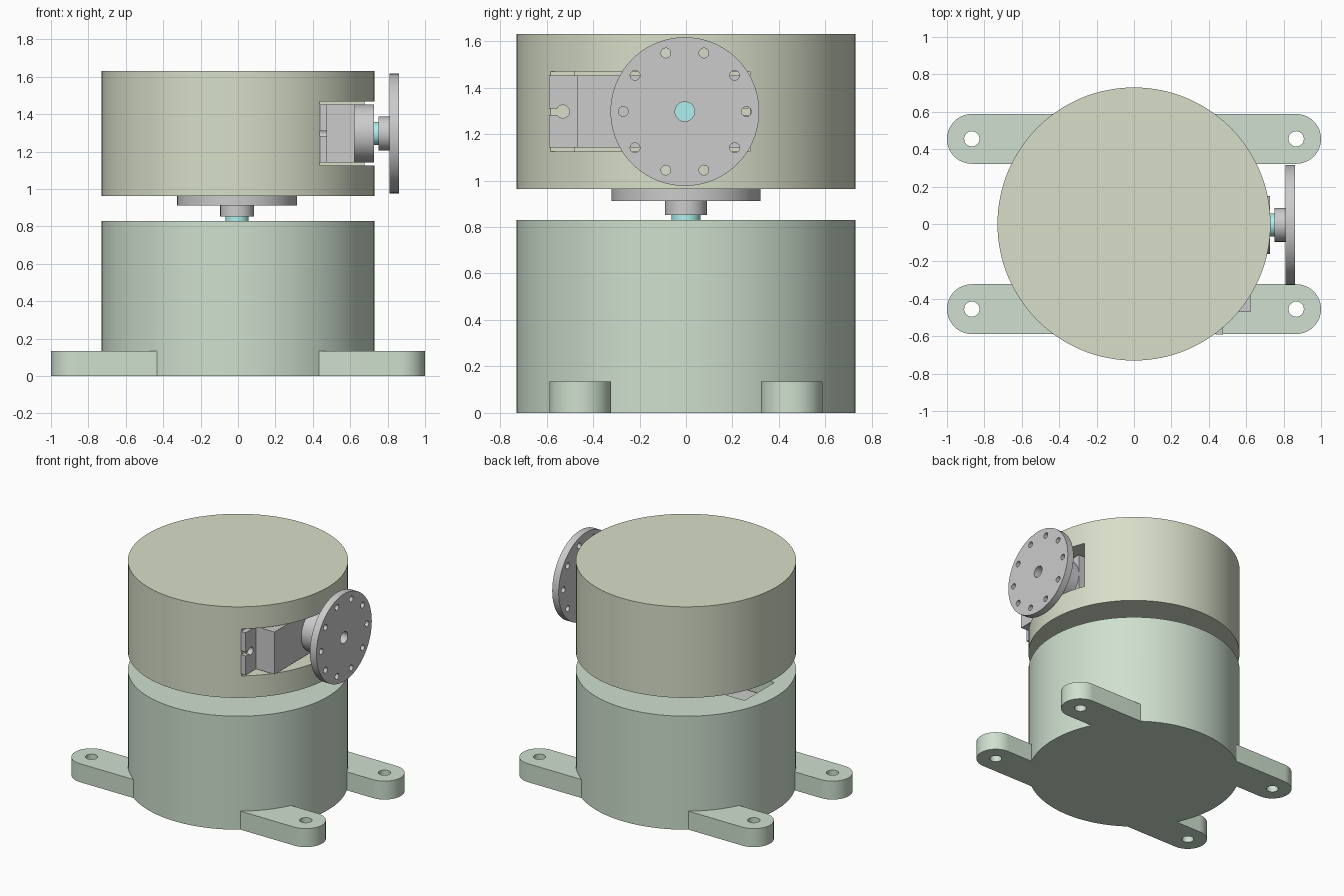
import bpy, math
from mathutils import Matrix, Vector

if "Cube" in bpy.data.objects:
    bpy.data.objects.remove(bpy.data.objects["Cube"])

R = 0.73            # housing radius
FOOT_Y = 0.455      # foot centre line


def material(name, rgb):
    m = bpy.data.materials.new(name)
    m.diffuse_color = (*rgb, 1)
    m.use_nodes = True
    m.node_tree.nodes["Principled BSDF"].inputs["Base Color"].default_value = m.diffuse_color
    return m


GREEN = material("sage_green", (0.62, 0.74, 0.62))
OLIVE = material("olive", (0.68, 0.73, 0.58))
CYAN = material("cyan", (0.42, 0.88, 0.87))


def box(name, lo, hi):
    lo, hi = Vector(lo), Vector(hi)
    bpy.ops.mesh.primitive_cube_add(size=1)
    o = bpy.context.object
    o.name = name
    o.data.transform(Matrix.Translation((lo + hi) / 2) @ Matrix.Diagonal((*(hi - lo), 1)))
    return o


def cyl(name, r, z0, z1, x=0, y=0, n=96):
    bpy.ops.mesh.primitive_cylinder_add(vertices=n, radius=r, depth=z1 - z0)
    o = bpy.context.object
    o.name = name
    o.data.transform(Matrix.Translation((x, y, (z0 + z1) / 2)))
    return o


def boolean(target, others, op='DIFFERENCE'):
    """Apply booleans one by one and remove the helper objects."""
    for c in others:
        c.hide_render = True
        bpy.context.view_layer.update()
        mod = target.modifiers.new("bool", 'BOOLEAN')
        mod.operation, mod.object, mod.solver = op, c, 'EXACT'
        bpy.context.view_layer.objects.active = target
        bpy.ops.object.modifier_apply(modifier=mod.name)
        bpy.data.objects.remove(c)
    return target


def finish(o, mat=None):
    if mat:
        o.data.materials.clear()
        o.data.materials.append(mat)
    bpy.ops.object.select_all(action='DESELECT')
    o.select_set(True)
    bpy.context.view_layer.objects.active = o
    bpy.ops.object.shade_smooth_by_angle(angle=math.radians(30))


def servo(prefix, frame):
    """Motor with its shaft along local +z and its long side towards local -x."""
    # Motor case: body, mounting tabs and round gearbox
    case = box(prefix + "_servo", (-0.465, -0.155, -0.69), (0.155, 0.155, -0.104))
    tabs = box("tabs", (-0.585, -0.155, -0.29), (0.275, 0.155, -0.253))
    boolean(case, [tabs, cyl("gearbox", 0.155, -0.2, 0, n=64)], 'UNION')
    # Keyhole slots in the tabs
    for hole_x, end_x in ((-0.525, -0.65), (0.215, 0.34)):
        a, b = sorted((hole_x, end_x))
        boolean(case, [cyl("hole", 0.028, -0.35, -0.2, hole_x, n=32),
                       box("slit", (a, -0.014, -0.35), (b, 0.014, -0.2))])
    # Output shaft
    shaft = cyl(prefix + "_shaft", 0.062, -0.02, 0.024, n=48)
    # Round horn with hub, centre hole and ten screw holes
    horn = cyl(prefix + "_horn", 0.32, 0.082, 0.134)
    boolean(horn, [cyl("hub", 0.09, 0.022, 0.1, n=64)], 'UNION')
    boolean(horn, [cyl("bore", 0.042, 0.023, 0.2, n=48)])
    for i in range(10):
        a = i * math.tau / 10
        boolean(horn, [cyl("screw", 0.021, 0.05, 0.2,
                           0.265 * math.sin(a), 0.265 * math.cos(a), 24)
                       if prefix == "none" else
                       cyl("screw", 0.021, 0.05, 0.2,
                           0.265 * math.cos(a), 0.265 * math.sin(a), 24)])
    for o, m in ((case, None), (shaft, CYAN), (horn, None)):
        o.data.transform(frame)
        finish(o, m)


def pocket(frame):
    """Stepped cutters that leave room for the motor and its tabs."""
    cuts = [box("tab_pocket", (-0.59, -0.172, -0.29), (0.28, 0.172, 0.1)),
            box("body_pocket", (-0.475, -0.172, -0.692), (0.165, 0.172, -0.2))]
    for c in cuts:
        c.data.transform(frame)
    return cuts


# Shaft frames: lower one points up, upper one points to +x
lower = Matrix.Translation((-0.005, 0, 0.83))
upper = Matrix(((0, 0, 1, 0.728), (1, 0, 0, -0.005), (0, 1, 0, 1.297), (0, 0, 0, 1)))

# Base housing with four rounded feet
base = cyl("base_housing", R, 0, 0.83, n=128)
for sx in (-1, 1):
    for sy in (-1, 1):
        y = sy * FOOT_Y
        a, b = sorted((sx * 0.3, sx * 0.867))
        foot = box("foot", (a, y - 0.133, 0), (b, y + 0.133, 0.135))
        boolean(foot, [cyl("foot_end", 0.133, 0, 0.135, sx * 0.867, y, 64)], 'UNION')
        boolean(foot, [cyl("foot_hole", 0.041, -0.1, 0.3, sx * 0.867, y, 32)])
        boolean(base, [foot], 'UNION')
boolean(base, pocket(lower))
finish(base, GREEN)

# Rotating upper housing
top = cyl("upper_housing", R, 0.964, 1.63, n=128)
boolean(top, pocket(upper))
finish(top, OLIVE)

servo("base", lower)
servo("upper", upper)
